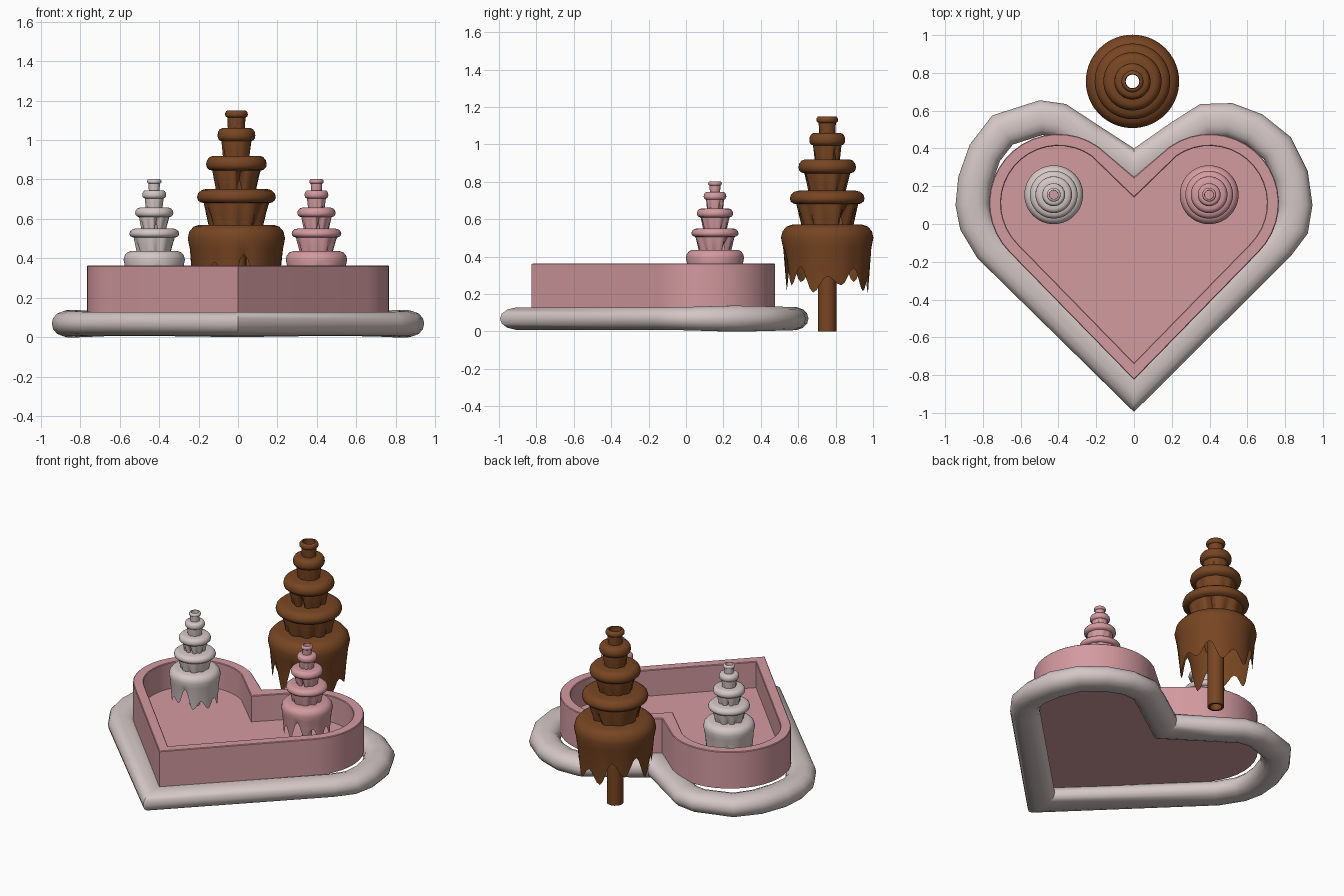
import bpy, bmesh, math, random
from mathutils import Vector

cube = bpy.data.objects.get("Cube")
if cube:
    bpy.data.objects.remove(cube)


def material(name, rgb):
    m = bpy.data.materials.new(name)
    m.use_nodes = True
    m.diffuse_color = (*rgb, 1)
    m.node_tree.nodes["Principled BSDF"].inputs["Base Color"].default_value = (*rgb, 1)
    return m


CREAM = material("pale cream", (0.66, 0.57, 0.565))
PINK = material("dusty pink", (0.65, 0.325, 0.35))
BROWN = material("chocolate brown", (0.185, 0.06, 0.016))


def offset(points, d):
    """Move a clockwise outline inward by d with mitred corners."""
    result = []
    for i, p in enumerate(points):
        a = (p - points[i - 1]).normalized()
        b = (points[(i + 1) % len(points)] - p).normalized()
        n1, n2 = Vector((a.y, -a.x)), Vector((b.y, -b.x))
        result.append(p + (n1 + n2) * d / (1 + n1.dot(n2)))
    return result


def skin(name, rows, mat, close_rows=False, caps=False, angle=30):
    """Join closed rows of points into a surface."""
    bm = bmesh.new()
    loops = [[bm.verts.new(p) for p in row] for row in rows]
    n = len(loops[0])
    pairs = list(zip(loops, loops[1:]))
    if close_rows:
        pairs.append((loops[-1], loops[0]))
    for a, b in pairs:
        for i in range(n):
            j = (i + 1) % n
            bm.faces.new((a[i], a[j], b[j], b[i]))
    if caps:
        bm.faces.new(loops[0])
        bm.faces.new(loops[-1])
    bmesh.ops.recalc_face_normals(bm, faces=bm.faces)
    mesh = bpy.data.meshes.new(name)
    bm.to_mesh(mesh)
    bm.free()
    mesh.materials.append(mat)
    obj = bpy.data.objects.new(name, mesh)
    bpy.context.collection.objects.link(obj)
    bpy.ops.object.select_all(action="DESELECT")
    obj.select_set(True)
    bpy.context.view_layer.objects.active = obj
    bpy.ops.object.shade_smooth_by_angle(angle=math.radians(angle))
    return obj


# Heart basin: straight sides with a round lobe, mirrored
LOBE = 18
half = []
for i in range(LOBE + 1):
    a = math.radians(125 - 170 * i / LOBE)
    half.append(Vector((0.4 + 0.367 * math.cos(a), 0.11 + 0.367 * math.sin(a))))
heart = [Vector((0, 0.25))] + half + [Vector((0, -0.825))]
heart += [Vector((-p.x, p.y)) for p in reversed(half)]
TOP, FLOOR, UNDER = 0.363, 0.19, 0.12
levels = [(0, UNDER), (0, TOP - 0.004), (0.004, TOP), (0.059, TOP),
          (0.063, TOP - 0.004), (0.063, FLOOR)]
rows = []
for d, z in levels:
    outline = offset(heart, d)
    outline[0].y -= 0.45 * d  # the wall is thicker at the notch
    rows.append([(p.x, p.y, z) for p in outline])
skin("heart_basin", rows, PINK, caps=True)

# Heart rim: flattened tube around the basin, slightly uneven
rim = [Vector(p) for p in (
    (0, 0.4), (0.2, 0.54), (0.35, 0.635), (0.52, 0.64), (0.68, 0.58), (0.83, 0.46),
    (0.92, 0.28), (0.945, 0.1), (0.92, -0.05), (0.83, -0.17), (0, -0.995),
    (-0.83, -0.18), (-0.92, -0.03), (-0.945, 0.1), (-0.93, 0.25), (-0.87, 0.42),
    (-0.75, 0.575), (-0.5, 0.655), (-0.36, 0.635), (-0.2, 0.53))]
rows = []
SIDES = 14
for k in range(SIDES):
    a = math.tau * k / SIDES
    c, s = math.cos(a), math.sin(a)
    c = math.copysign(abs(c) ** 0.8, c)
    row = []
    for p, q in zip(rim, offset(rim, 0.09 * (1 - c))):
        swell = 0.01 * max(0, 1 - abs(p.y - 0.3) / 0.4)
        row.append((q.x, q.y, 0.068 + (0.062 + swell) * s))
    rows.append(row)
skin("heart_rim", rows, CREAM, close_rows=True, angle=35)


# Fountain: stacked dripping cups, each sunk into the one below, on a hollow pole
TIERS = [  # rim top, rim bottom, rim radius, cup radius above, cup radius below, depth
    (1.15, 1.115, 0.058, 0.046, 0.040, 0.20),
    (1.06, 0.995, 0.096, 0.076, 0.060, 0.24),
    (0.92, 0.845, 0.154, 0.122, 0.080, 0.30),
    (0.752, 0.68, 0.200, 0.165, 0.110, 0.34),
    (0.57, 0.45, 0.247, 0.236, 0.220, 0.37)]
SEGS, DRIPS = 72, 9


def ring(center, r, heights):
    n = len(heights)
    return [(center[0] + r * math.cos(math.tau * i / n),
             center[1] + r * math.sin(math.tau * i / n), h)
            for i, h in enumerate(heights)]


def fountain(name, center, size, base, pole_bottom, mat, seed):
    rng = random.Random(seed)
    for i, (top, low, r, upper, lower, depth) in enumerate(TIERS):
        # Domed rim, widest below its middle and tucked in underneath
        profile = [(0.036, top - 0.15 if i == 0 else top), (0.038, top)]
        mid = low + 0.42 * (top - low)
        for k in range(7 if upper < 0.9 * r else 4):
            a = math.radians(90 - 30 * k)
            c, s = math.cos(a), math.sin(a)
            width = 0.24 * r if s > 0 else r - upper
            tall = top - mid if s > 0 else mid - low
            profile.append((r - width + width * c, mid + tall * s))
        profile.append((upper, low - 0.003))
        rows = [ring(center, q * size, [base + z * size] * SEGS) for q, z in profile]
        # Ragged hem: rounded drips, with one taller gap
        tips = [rng.uniform(0.82, 1.0) for _ in range(DRIPS)]
        gaps = [rng.uniform(0.5, 0.75) for _ in range(DRIPS)]
        gaps[1 if i % 2 else 7] = 0.4
        hem = []
        per = SEGS // DRIPS
        for j in range(SEGS):
            d, t = j // per, (j % per) / per
            gap = gaps[d] if t < 0.5 else gaps[(d + 1) % DRIPS]
            drop = gap + (tips[d] - gap) * math.sin(math.pi * t) ** 2
            hem.append(base + size * (top - depth * drop))
        rows.append(ring(center, lower * size, hem))
        skin(f"{name}_cup_{i + 1}", rows, mat, angle=40)
    # Pole
    tube = [(0.05, 1.0), (0.05, None), (0.036, None), (0.036, 1.0)]
    skin(name + "_pole",
         [ring(center, r * size, [pole_bottom if z is None else base + z * size] * 24)
          for r, z in tube], mat)


fountain("chocolate_fountain", (-0.008, 0.755), 1.0, 0.0, 0.0, BROWN, 3)
fountain("cream_fountain", (-0.425, 0.155), 0.63, 0.077, FLOOR, CREAM, 5)
fountain("pink_fountain", (0.398, 0.155), 0.63, 0.077, FLOOR, PINK, 8)
